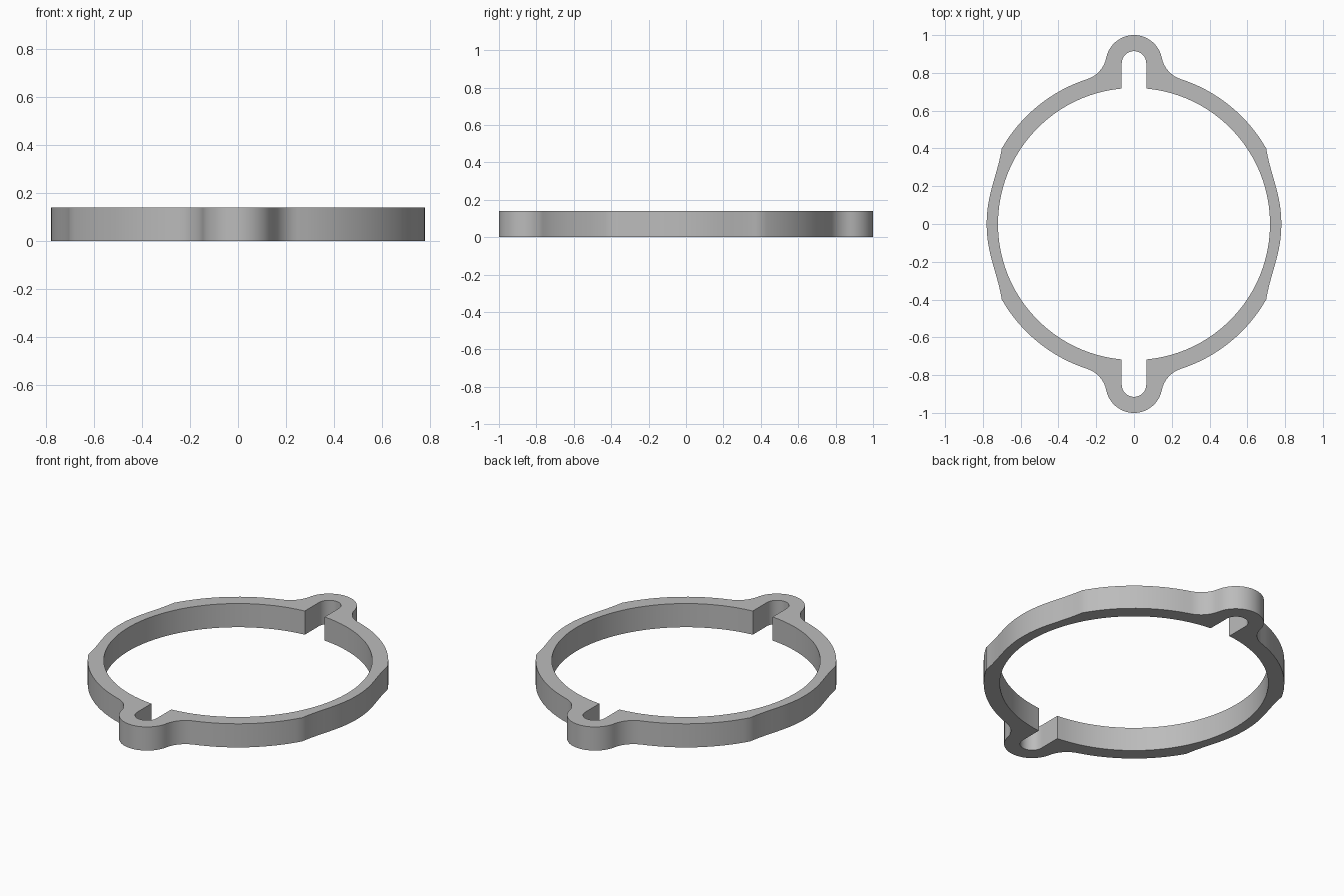
import bpy, bmesh
from math import sin, cos, radians, atan2, degrees, hypot, sqrt
from mathutils import Vector
from mathutils.geometry import interpolate_bezier

cube = bpy.data.objects.get("Cube")
if cube:
    bpy.data.objects.remove(cube)

HEIGHT = 0.14
RING_OUT, RING_IN = 0.806, 0.72
LUG_Y, LUG_R, SLOT_R, FILLET_R = 0.85, 0.15, 0.065, 0.15


def arc(cx, cy, r, a0, a1, n):
    """Points along an arc, angles in degrees."""
    steps = [radians(a0 + (a1 - a0) * i / n) for i in range(n + 1)]
    return [Vector((cx + r * cos(a), cy + r * sin(a))) for a in steps]


def line(p, q, n):
    return [Vector(p).lerp(Vector(q), i / n) for i in range(n + 1)]


def join(*pieces):
    path = list(pieces[0])
    for piece in pieces[1:]:
        path += piece[1:]
    return path


# Fillet circle tangent to both the ring and the lug
reach, gap = RING_OUT + FILLET_R, LUG_R + FILLET_R
fy = (reach**2 - gap**2 + LUG_Y**2) / (2 * LUG_Y)
fx = sqrt(reach**2 - fy**2)
lug_angle = degrees(atan2(fy - LUG_Y, fx))
ring_angle = degrees(atan2(fy, fx))

# Outer edge of one quarter: lug, fillet, ring, trimmed flank
corner_angle = 29.7
ring_arc = arc(0, 0, RING_OUT, ring_angle, corner_angle, 16)
flank = interpolate_bezier(ring_arc[-1], Vector((0.725, 0.25)),
                           Vector((0.78, 0.16)), Vector((0.78, 0)), 17)
outer = join(arc(0, LUG_Y, LUG_R, 90, lug_angle, 14),
             arc(fx, fy, FILLET_R, 180 + lug_angle, 180 + ring_angle, 10),
             ring_arc, [p.to_2d() for p in flank])

# Inner edge of one quarter: slot end, slot side, bore
slot_y = sqrt(RING_IN**2 - SLOT_R**2)
bore_angle = degrees(atan2(slot_y, SLOT_R))
inner = join(arc(0, LUG_Y, SLOT_R, 90, 0, 14),
             line((SLOT_R, LUG_Y), (SLOT_R, slot_y), 10),
             arc(0, 0, RING_IN, bore_angle, corner_angle, 16),
             arc(0, 0, RING_IN, corner_angle, 0, 16))

# Sweep the rectangular section along the quarter
bm = bmesh.new()
sections = []
for o, i in zip(outer, inner):
    corners = [(o, 0), (o, HEIGHT), (i, HEIGHT), (i, 0)]
    sections.append([bm.verts.new((p.x, p.y, z)) for p, z in corners])
for a, b in zip(sections, sections[1:]):
    for k in range(4):
        m = (k + 1) % 4
        bm.faces.new((a[k], a[m], b[m], b[k]))
bmesh.ops.recalc_face_normals(bm, faces=bm.faces)
if max(bm.faces, key=lambda f: f.calc_center_median().z).normal.z < 0:
    bmesh.ops.reverse_faces(bm, faces=bm.faces)
mesh = bpy.data.meshes.new("slotted_ring")
bm.to_mesh(mesh)
bm.free()
ring = bpy.data.objects.new("slotted_ring", mesh)
bpy.context.collection.objects.link(ring)

# Grey material
grey = bpy.data.materials.new("grey")
grey.use_nodes = True
colour = (0.5, 0.5, 0.5, 1)
grey.diffuse_color = colour
grey.node_tree.nodes["Principled BSDF"].inputs["Base Color"].default_value = colour
mesh.materials.append(grey)

# Mirror the quarter into the full ring, then smooth the curved walls
mirror = ring.modifiers.new("mirror", 'MIRROR')
mirror.use_axis = (True, True, False)
mirror.merge_threshold = 0.0005
bpy.context.view_layer.objects.active = ring
ring.select_set(True)
bpy.ops.object.modifier_apply(modifier="mirror")
bpy.ops.object.shade_smooth_by_angle(angle=radians(30))
